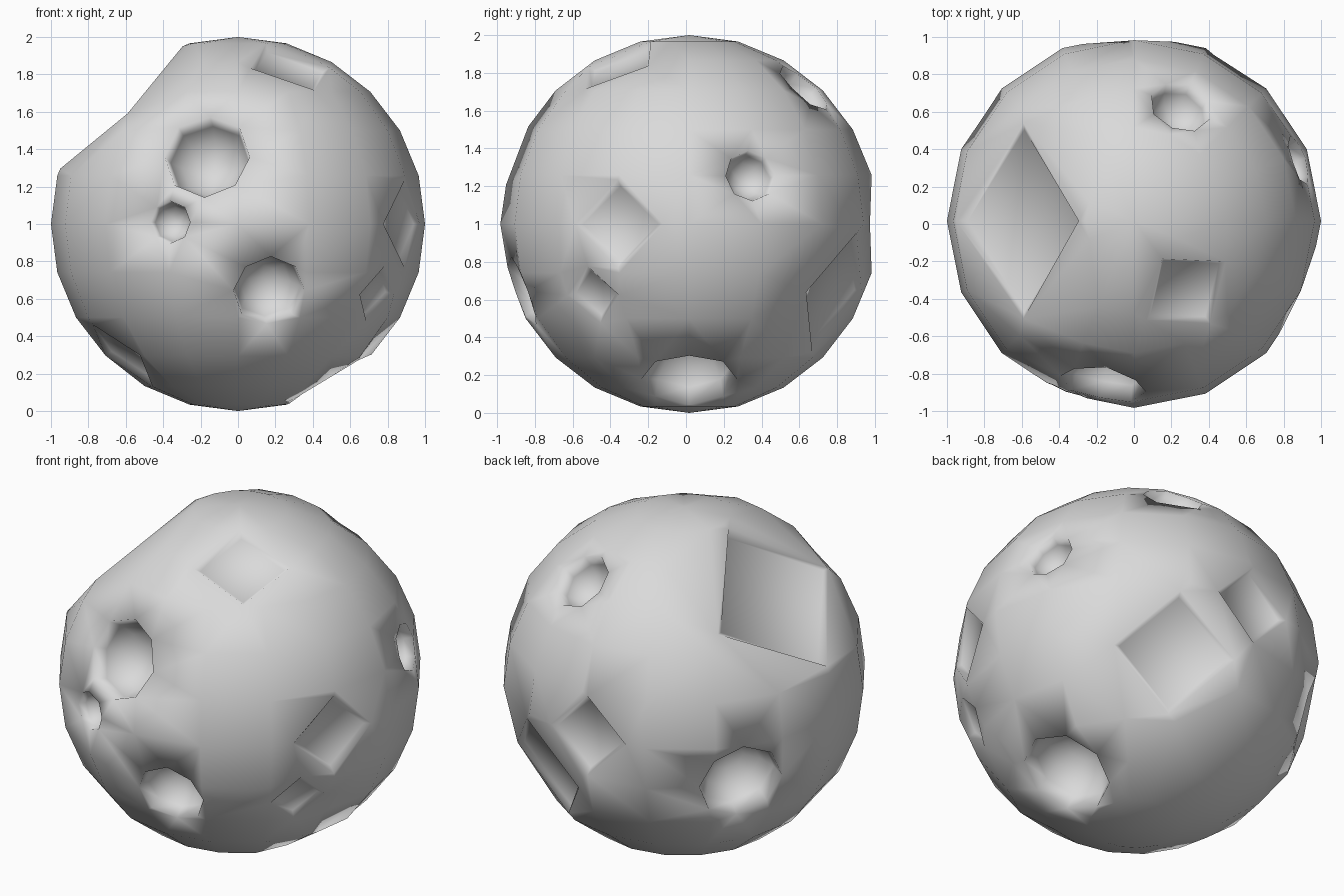
import bpy
import bmesh
from math import cos, sin, sqrt, tau
from mathutils import Vector
from mathutils.bvhtree import BVHTree

if "Cube" in bpy.data.objects:
    bpy.data.objects.remove(bpy.data.objects["Cube"], do_unlink=True)

CENTER = Vector((0, 0.017, 1))
PIT_DEPTH = 0.03
PIT_SLOPE = 0.035   # how far each floor corner steps in from the rim
BOWL_STEPS = 4

# Round craters: outward direction, rim radius
CRATERS = [
    ((-0.17, -0.90, 0.37), 0.235),   # front upper
    ((-0.37, -0.93, 0.01), 0.115),   # front small
    ((0.17, -0.91, -0.365), 0.195),  # front lower
    ((0.25, 0.61, 0.72), 0.17),      # back top
    ((0.90, 0.33, 0.26), 0.14),      # side
    ((0.51, 0.0, -0.85), 0.255),     # underside
    ((-0.78, 0.56, -0.25), 0.24),    # back lower
]

# Square pits: outward direction, half width, half height (corner to corner)
PITS = [
    ((-0.71, 0.0, 0.71), 0.53, 0.465),     # big upper
    ((0.29, -0.39, 0.87), 0.265, 0.25),    # top
    ((0.92, -0.39, 0.0), 0.255, 0.235),    # side
    ((0.76, -0.52, -0.385), 0.165, 0.165), # side small
    ((-0.03, 1.0, 0.0), 0.25, 0.24),       # back
    ((0.40, 0.83, -0.39), 0.345, 0.345),   # back lower
    ((-0.64, -0.25, -0.73), 0.25, 0.24),   # underside
]


class Hollow:
    """A rim of points on the unit sphere around an outward direction."""

    def __init__(self, direction, width, height, sides):
        self.out = Vector(direction).normalized()
        self.side = Vector((0, 0, 1)).cross(self.out).normalized()
        self.up = self.out.cross(self.side)
        self.width, self.height, self.sides = width, height, sides

    def rim_points(self):
        for i in range(self.sides):
            x = self.width * cos(tau * i / self.sides)
            y = self.height * sin(tau * i / self.sides)
            yield self.side * x + self.up * y + self.out * sqrt(1 - x * x - y * y)

    def covers(self, point):
        # True for points that stand above the sheet stretched over the rim
        low = sqrt(1 - self.width ** 2)
        high = sqrt(1 - self.height ** 2)
        reach = min(abs(point.dot(self.side)) / self.width, 1)
        return point.dot(self.out) > high + (low - high) * reach - 0.003

    def middle(self):
        return sum((v.co for v in self.rim), Vector()) / self.sides


craters = [Hollow(d, r, r, 8) for d, r in CRATERS]
pits = [Hollow(d, w, h, 4) for d, w, h in PITS]
hollows = craters + pits

# Sphere points left over between the hollows
grid = bmesh.new()
bmesh.ops.create_uvsphere(grid, u_segments=16, v_segments=12, radius=1)
kept = [v.co.copy() for v in grid.verts if not any(h.covers(v.co) for h in hollows)]
facets = BVHTree.FromBMesh(grid)
grid.free()

# Shell stretched over the sphere points and the rims
bm = bmesh.new()
for point in kept:
    bm.verts.new(point)
for hollow in hollows:
    hollow.rim = [bm.verts.new(p) for p in hollow.rim_points()]
bmesh.ops.convex_hull(bm, input=bm.verts[:])

# Open each rim and lay its corners on the facets of the sphere
for hollow in hollows:
    lids = [f for f in bm.faces if all(v in hollow.rim for v in f.verts)]
    bmesh.ops.delete(bm, geom=lids, context="FACES_KEEP_BOUNDARY")
    for v in hollow.rim:
        hit = facets.ray_cast(v.co * 2, -v.co)[0]
        if hit:
            v.co = hit


def bridge(ring_a, ring_b):
    for i in range(len(ring_a)):
        bm.faces.new((ring_a[i - 1], ring_a[i], ring_b[i], ring_b[i - 1]))


# Round bowls
for crater in craters:
    radius = crater.width
    middle = crater.middle()
    ring = crater.rim
    for step in range(1, BOWL_STEPS):
        turn = tau / 4 * step / BOWL_STEPS
        lower = [bm.verts.new(middle + (v.co - middle) * cos(turn)
                              - crater.out * radius * sin(turn))
                 for v in crater.rim]
        bridge(ring, lower)
        ring = lower
    bottom = bm.verts.new(middle - crater.out * radius)
    for i in range(crater.sides):
        bm.faces.new((ring[i - 1], ring[i], bottom))

# Shallow flat-floored pits with sloping sides
for pit in pits:
    middle = pit.middle()
    floor = []
    for v in pit.rim:
        arm = v.co - middle
        arm -= pit.out * arm.dot(pit.out)
        arm *= 1 - PIT_SLOPE / arm.length
        floor.append(bm.verts.new(middle + arm - pit.out * PIT_DEPTH))
    bridge(pit.rim, floor)
    bm.faces.new(floor)

bmesh.ops.recalc_face_normals(bm, faces=bm.faces[:])
bmesh.ops.translate(bm, vec=CENTER, verts=bm.verts[:])
for face in bm.faces:
    face.smooth = True

mesh = bpy.data.meshes.new("cratered_moon")
bm.to_mesh(mesh)
bm.free()
moon = bpy.data.objects.new("cratered_moon", mesh)
bpy.context.collection.objects.link(moon)

# Single grey stone colour
stone = bpy.data.materials.new("grey stone")
stone.use_nodes = True
GREY = (0.7, 0.7, 0.7, 1)
stone.diffuse_color = GREY
stone.node_tree.nodes["Principled BSDF"].inputs["Base Color"].default_value = GREY
mesh.materials.append(stone)
